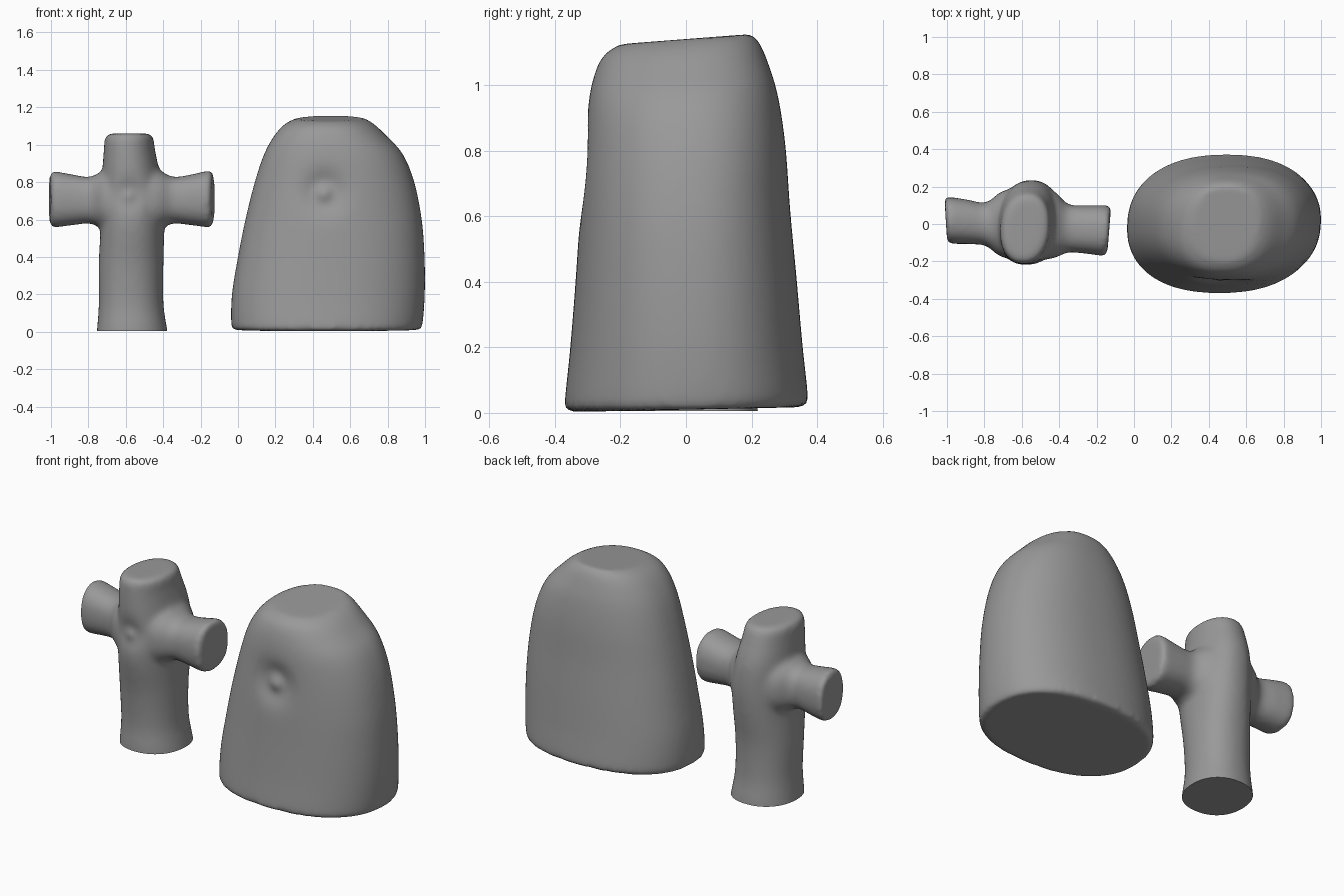
import bpy, bmesh, math

if "Cube" in bpy.data.objects:
    bpy.data.objects.remove(bpy.data.objects["Cube"])

grey = bpy.data.materials.new("dark_grey")
grey.diffuse_color = (0.32, 0.32, 0.32, 1)
grey.use_nodes = True
grey.node_tree.nodes["Principled BSDF"].inputs["Base Color"].default_value = grey.diffuse_color


def catmull(a, b, c, d, t):
    return tuple(0.5 * (2*q + (r-p)*t + (2*p-5*q+4*r-s)*t*t + (3*q-p-3*r+s)*t**3)
                 for p, q, r, s in zip(a, b, c, d))


def spline(rows, steps=5):
    pts = []
    for i in range(len(rows) - 1):
        a, d = rows[max(i-1, 0)], rows[min(i+2, len(rows)-1)]
        pts += [catmull(a, rows[i], rows[i+1], d, k/steps) for k in range(steps)]
    return pts + [rows[-1]]


def loft(bm, rows, place, power=2.3, n=64):
    """rows: (position, min a, max a, min b, max b); superellipse sections."""
    rings = []
    for t, a0, a1, b0, b1 in spline(rows):
        ring = []
        for k in range(n):
            w = 2 * math.pi * k / n
            c, s = math.cos(w), math.sin(w)
            u = math.copysign(abs(c) ** (2/power), c)
            v = math.copysign(abs(s) ** (2/power), s)
            ring.append(bm.verts.new(place(t, (a0+a1)/2 + u*(a1-a0)/2,
                                           (b0+b1)/2 + v*(b1-b0)/2)))
        rings.append(ring)
    for r, q in zip(rings, rings[1:]):
        for k in range(n):
            bm.faces.new((r[k], r[(k+1) % n], q[(k+1) % n], q[k]))
    bm.faces.new(rings[0][::-1])
    bm.faces.new(rings[-1])


def finish(bm, name, voxel, rounds, dimples, cut=None):
    """Fuse the lofts, soften them, trim the base and press in dimples."""
    bmesh.ops.recalc_face_normals(bm, faces=bm.faces)
    me = bpy.data.meshes.new(name)
    bm.to_mesh(me)
    bm.free()
    ob = bpy.data.objects.new(name, me)
    bpy.context.collection.objects.link(ob)
    bpy.context.view_layer.objects.active = ob
    ob.select_set(True)
    m = ob.modifiers.new("fuse", 'REMESH')
    m.mode, m.voxel_size = 'VOXEL', voxel
    m = ob.modifiers.new("soften", 'SMOOTH')
    m.factor, m.iterations = 0.5, rounds
    for m in list(ob.modifiers):
        bpy.ops.object.modifier_apply(modifier=m.name)
    bm = bmesh.new()
    bm.from_mesh(ob.data)
    if cut is not None:
        geom = bm.verts[:] + bm.edges[:] + bm.faces[:]
        bmesh.ops.bisect_plane(bm, geom=geom, plane_co=(0, 0, cut),
                               plane_no=(0, 0, -1), clear_outer=True)
        bmesh.ops.holes_fill(bm, edges=[e for e in bm.edges if e.is_boundary])
    bm.normal_update()
    front = [v for v in bm.verts if v.normal.y < -0.3]
    for x, z, r, depth in dimples:
        for v in front:
            d2 = ((v.co.x-x)**2 + (v.co.z-z)**2) / (r*r)
            v.co.y += depth * math.exp(-d2)
    bm.to_mesh(ob.data)
    bm.free()
    ob.data.materials.clear()
    ob.data.materials.append(grey)
    bpy.ops.object.shade_smooth_by_angle(angle=math.radians(40))
    ob.select_set(False)


# Large rounded belly block
bm = bmesh.new()
loft(bm, [(0.01, -0.015, 0.965, -0.36, 0.36), (0.035, -0.035, 0.985, -0.37, 0.372),
          (0.2, -0.032, 0.998, -0.354, 0.355), (0.4, 0.0, 0.997, -0.338, 0.337),
          (0.6, 0.04, 0.982, -0.325, 0.318), (0.8, 0.09, 0.942, -0.312, 0.303),
          (0.95, 0.14, 0.88, -0.3, 0.28), (1.05, 0.195, 0.79, -0.28, 0.25),
          (1.11, 0.25, 0.725, -0.25, 0.225), (1.14, 0.31, 0.67, -0.2, 0.2)],
     lambda t, a, b: (a + 0.05*b, b, t + b*(0.02 + 0.05*t)))
finish(bm, "belly_block", 0.016, 7,
       [(0.46, 0.745, 0.1, 0.052), (0.46, 0.74, 0.05, -0.042)])

# Small cross shaped torso: trunk and two stub arms flaring into it
bm = bmesh.new()
loft(bm, [(-0.1, -0.765, -0.365, -0.17, 0.225), (0.01, -0.755, -0.38, -0.175, 0.22),
          (0.15, -0.745, -0.4, -0.165, 0.2), (0.35, -0.745, -0.4, -0.18, 0.2),
          (0.55, -0.735, -0.395, -0.215, 0.225), (0.7, -0.73, -0.395, -0.225, 0.235),
          (0.85, -0.725, -0.42, -0.22, 0.225), (0.98, -0.715, -0.445, -0.215, 0.185),
          (1.035, -0.71, -0.45, -0.21, 0.165), (1.06, -0.69, -0.47, -0.195, 0.145)],
     lambda t, a, b: (a + 0.06*b, b, t), 2.2)
loft(bm, [(-1.005, -0.09, 0.135, 0.575, 0.84), (-0.985, -0.105, 0.145, 0.558, 0.858),
          (-0.88, -0.108, 0.13, 0.57, 0.84), (-0.79, -0.118, 0.115, 0.578, 0.828),
          (-0.715, -0.175, 0.17, 0.545, 0.865), (-0.62, -0.2, 0.2, 0.5, 0.9)],
     lambda t, a, b: (t - 0.06*a*(t < -0.8), a, b), 2.4)
loft(bm, [(-0.5, -0.2, 0.21, 0.5, 0.9), (-0.42, -0.18, 0.17, 0.545, 0.865),
          (-0.35, -0.152, 0.105, 0.578, 0.828),
          (-0.25, -0.158, 0.1, 0.57, 0.84), (-0.15, -0.17, 0.1, 0.558, 0.862),
          (-0.13, -0.155, 0.085, 0.575, 0.845)],
     lambda t, a, b: (t + 0.08*a*(t > -0.3), a, b), 2.4)
finish(bm, "torso_block", 0.014, 16,
       [(-0.58, 0.735, 0.08, 0.03), (-0.585, 0.725, 0.035, -0.015)], 0.005)
